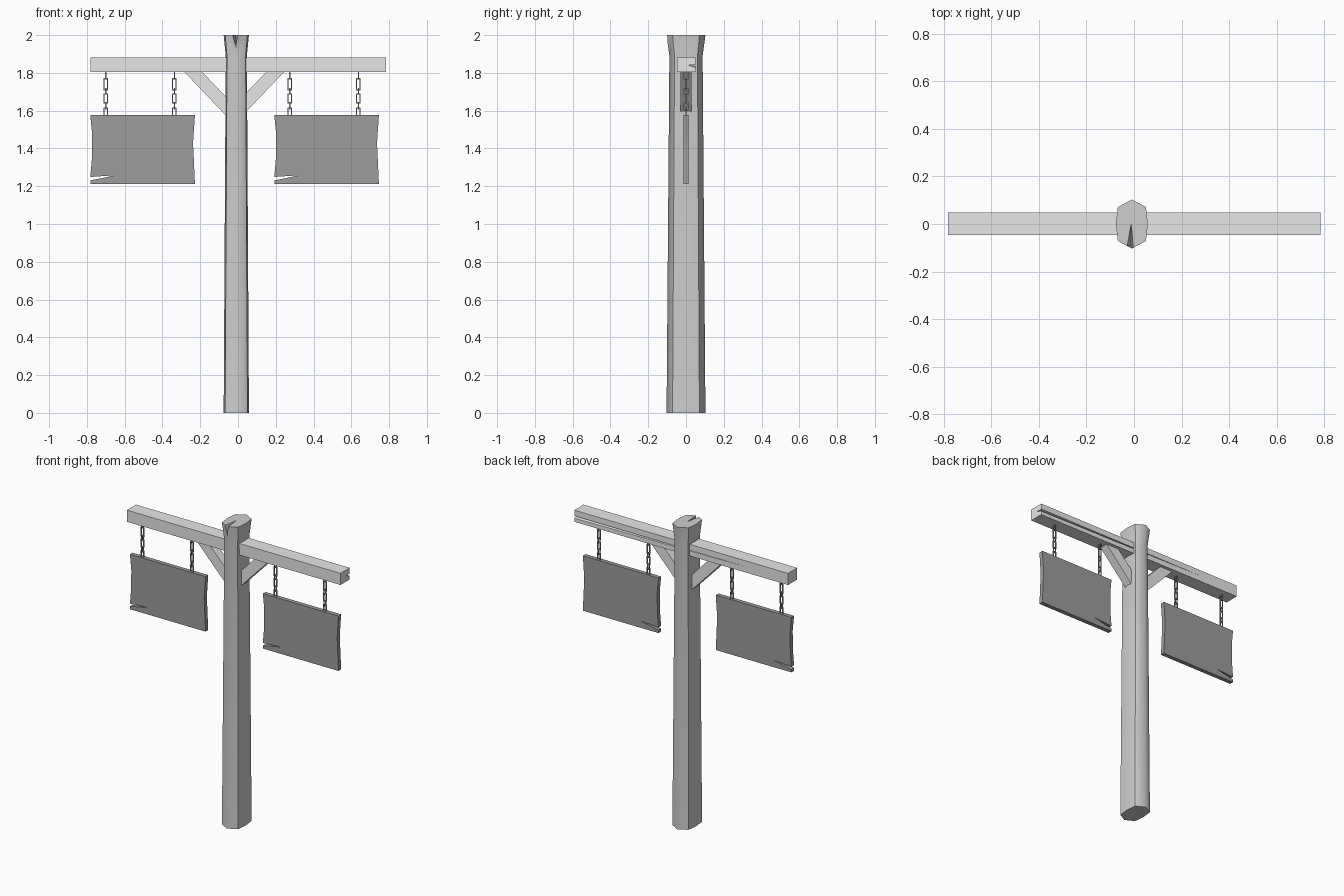
import bpy, bmesh, math
from mathutils import Vector

if "Cube" in bpy.data.objects:
    bpy.data.objects.remove(bpy.data.objects["Cube"])


def material(name, v):
    m = bpy.data.materials.new(name)
    m.diffuse_color = (v, v, v, 1)
    m.use_nodes = True
    m.node_tree.nodes["Principled BSDF"].inputs["Base Color"].default_value = m.diffuse_color
    return m


POST = material("post wood grey", 0.62)
BEAM = material("beam wood pale grey", 0.8)
SIGN = material("sign board dark grey", 0.34)
IRON = material("chain iron grey", 0.36)


def finish(name, bm, mat):
    bmesh.ops.recalc_face_normals(bm, faces=bm.faces)
    me = bpy.data.meshes.new(name)
    bm.to_mesh(me)
    bm.free()
    ob = bpy.data.objects.new(name, me)
    bpy.context.collection.objects.link(ob)
    if mat:
        me.materials.append(mat)
    return ob


def prism(name, pts, y0, y1, mat):
    """Front-view outline (x, z) extruded from y0 to y1."""
    bm = bmesh.new()
    f = bm.faces.new([bm.verts.new((x, y0, z)) for x, z in pts])
    r = bmesh.ops.extrude_face_region(bm, geom=[f])
    vs = [g for g in r["geom"] if isinstance(g, bmesh.types.BMVert)]
    bmesh.ops.translate(bm, verts=vs, vec=(0, y1 - y0, 0))
    return finish(name, bm, mat)


def cut_wedge(ob, pts):
    """Cut a thin four-cornered splinter out of an object."""
    bm = bmesh.new()
    vs = [bm.verts.new(p) for p in pts]
    bmesh.ops.convex_hull(bm, input=vs)
    cutter = finish("crack_cutter", bm, None)
    mod = ob.modifiers.new("crack", "BOOLEAN")
    mod.operation = "DIFFERENCE"
    mod.solver = "EXACT"
    mod.object = cutter
    bpy.context.view_layer.objects.active = ob
    bpy.ops.object.modifier_apply(modifier=mod.name)
    bpy.data.objects.remove(cutter)


# Post: long octagon lofted up to a flared top
CX = -0.009
OCT = [(0, -1), (0.88, -0.69), (1, 0), (0.88, 0.69),
       (0, 1), (-0.88, 0.69), (-1, 0), (-0.88, -0.69)]
bm = bmesh.new()
rings = []
for z, rx, ry in [(0, 0.067, 0.103), (1.89, 0.056, 0.088), (2.0, 0.067, 0.103)]:
    rings.append([bm.verts.new((CX + rx * x, ry * y, z)) for x, y in OCT])
for a, b in zip(rings, rings[1:]):
    for i in range(8):
        j = (i + 1) % 8
        bm.faces.new((a[i], a[j], b[j], b[i]))
bm.faces.new(rings[0][::-1])
bm.faces.new(rings[-1])
post = finish("post", bm, POST)
cut_wedge(post, [(-0.012, 0.01, 2.005), (-0.035, -0.12, 2.005),
                 (0.0, -0.12, 2.005), (-0.012, -0.12, 1.925)])

# Soft front and back ridges, crisp corners
bm = bmesh.new()
bm.from_mesh(post.data)
for f in bm.faces:
    f.smooth = True
for e in bm.edges:
    ridge = all(abs(v.co.x - CX) < 1e-4 and abs(v.co.y) > 0.08 for v in e.verts)
    e.smooth = ridge or e.calc_face_angle(3.0) < math.radians(25)
bm.to_mesh(post.data)
bm.free()

# Crossbeam with a long split along its back
beam = prism("crossbeam", [(-0.782, 1.804), (0.784, 1.804), (0.784, 1.881), (-0.782, 1.881)],
             -0.047, 0.049, BEAM)
cut_wedge(beam, [(0.80, 0.012, 1.842), (0.80, 0.055, 1.826),
                 (0.80, 0.055, 1.843), (-0.60, 0.052, 1.842)])

# Diagonal braces, mirrored about x = -0.02
brace = [(-0.265, 1.806), (-0.17, 1.806), (-0.01, 1.638), (-0.01, 1.538)]
for side, s in (("left", 1), ("right", -1)):
    prism(side + "_brace", [(s * x - 0.02, z) for x, z in brace], -0.03, 0.028, BEAM)

# Sign boards: worn sides and a split in the lower left corner
board = [(-0.782, 1.576), (-0.772, 1.475), (-0.774, 1.34), (-0.782, 1.249),
         (-0.648, 1.258), (-0.782, 1.231), (-0.782, 1.212),
         (-0.228, 1.212), (-0.238, 1.43), (-0.228, 1.576)]


def chain(name, x):
    """Square links, alternately facing front and side."""
    bm = bmesh.new()
    spans = [(1.81, 1.765), (1.772, 1.708), (1.72, 1.685),
             (1.692, 1.639), (1.645, 1.607), (1.618, 1.57)]
    t, w = 0.006, 0.025
    for i, (top, bot) in enumerate(spans):
        h, mid = top - bot, (top + bot) / 2
        bars = [(s * (w - t) / 2, mid, t, h) for s in (-1, 1)]
        bars += [(0, mid + s * (h - t) / 2, w - 2 * t, t) for s in (-1, 1)]
        for u, z, du, dz in bars:
            vs = bmesh.ops.create_cube(bm, size=1)["verts"]
            for v in vs:
                a, b, c = u + v.co.x * du, v.co.y * t, z + v.co.z * dz
                v.co = Vector((x + a, b, c) if i % 2 else (x + b, a, c))
    return finish(name, bm, IRON)


for side, dx in (("left", 0), ("right", 0.974)):
    prism(side + "_sign_board", [(x + dx, z) for x, z in board], -0.014, 0.014, SIGN)
    chain(side + "_sign_outer_chain" if dx == 0 else side + "_sign_inner_chain", -0.70 + dx)
    chain(side + "_sign_inner_chain" if dx == 0 else side + "_sign_outer_chain", -0.337 + dx)
